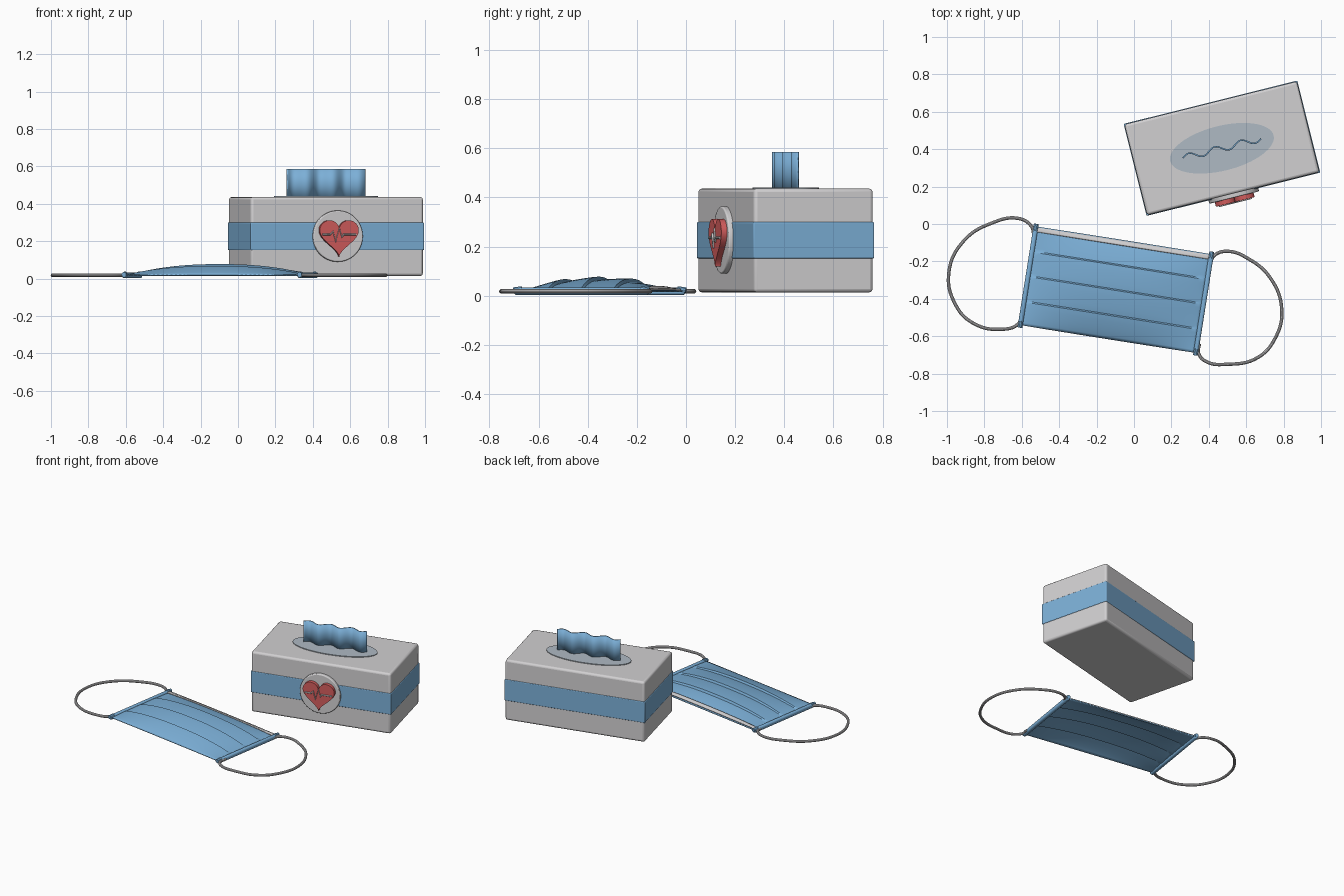
import bpy, bmesh, math
from mathutils import Matrix, Vector

if "Cube" in bpy.data.objects:
    bpy.data.objects.remove(bpy.data.objects["Cube"])


def mat(name, r, g, b):
    m = bpy.data.materials.new(name)
    m.diffuse_color = (r, g, b, 1)
    m.use_nodes = True
    m.node_tree.nodes["Principled BSDF"].inputs["Base Color"].default_value = m.diffuse_color
    return m


WHITE = mat("soft_white", .64, .63, .64)
BLUE = mat("medical_blue", .20, .43, .68)
RED = mat("heart_red", .65, .11, .11)
SLOT = mat("slot_grey_blue", .43, .49, .55)

# placement frames of the two items
BOX = Matrix.Translation((.47, .405, 0)) @ Matrix.Rotation(math.radians(14), 4, 'Z')
MASK = Matrix.Translation((-.097, -.351, 0)) @ Matrix.Rotation(math.radians(-9), 4, 'Z')
# badge plane: x along the front face, y up, z outwards
BADGE = BOX @ Matrix.Translation((0, -.25, 0)) @ Matrix.Rotation(math.pi / 2, 4, 'X')


def finish(ob, m, frame, angle=35):
    ob.data.materials.append(m)
    ob.matrix_world = frame
    bpy.ops.object.select_all(action='DESELECT')
    bpy.context.view_layer.objects.active = ob
    ob.select_set(True)
    if ob.type == 'CURVE':
        bpy.ops.object.convert(target='MESH')
        ob = bpy.context.object
    bpy.ops.object.shade_smooth_by_angle(angle=math.radians(angle))
    return ob


def from_bm(name, bm, m, frame, bevel=0, solid=0):
    bmesh.ops.recalc_face_normals(bm, faces=bm.faces)
    me = bpy.data.meshes.new(name)
    bm.to_mesh(me)
    bm.free()
    ob = bpy.data.objects.new(name, me)
    bpy.context.collection.objects.link(ob)
    if solid:
        s = ob.modifiers.new("thickness", 'SOLIDIFY')
        s.thickness, s.offset = solid, 0
    if bevel:
        b = ob.modifiers.new("bevel", 'BEVEL')
        b.width, b.segments, b.limit_method = bevel, 3, 'ANGLE'
        b.angle_limit = math.radians(40)
    return finish(ob, m, frame)


def block(name, size, centre, m, frame, bevel):
    bm = bmesh.new()
    bmesh.ops.create_cube(bm, size=1, matrix=Matrix.Translation(centre) @ Matrix.Diagonal((*size, 1)))
    return from_bm(name, bm, m, frame, bevel)


def plate(name, pts, z0, z1, m, frame, bevel=0):
    bm = bmesh.new()
    f = bm.faces.new([bm.verts.new((x, y, z0)) for x, y in pts])
    ext = bmesh.ops.extrude_face_region(bm, geom=[f], use_keep_orig=True)
    top = [v for v in ext["geom"] if isinstance(v, bmesh.types.BMVert)]
    bmesh.ops.translate(bm, verts=top, vec=(0, 0, z1 - z0))
    return from_bm(name, bm, m, frame, bevel)


def sheet(name, us, vs, fn, m, frame, solid):
    bm = bmesh.new()
    g = [[bm.verts.new(fn(u, v)) for u in us] for v in vs]
    for j in range(len(vs) - 1):
        for i in range(len(us) - 1):
            bm.faces.new((g[j][i], g[j][i + 1], g[j + 1][i + 1], g[j + 1][i]))
    return from_bm(name, bm, m, frame, solid=solid)


def tube(name, pts, r, m, frame=Matrix(), smooth=True):
    c = bpy.data.curves.new(name, 'CURVE')
    c.dimensions, c.bevel_depth, c.bevel_resolution = '3D', r, 3
    c.use_fill_caps = True
    s = c.splines.new('BEZIER')
    s.bezier_points.add(len(pts) - 1)
    for p, co in zip(s.bezier_points, pts):
        p.co = co
        p.handle_left_type = p.handle_right_type = 'AUTO' if smooth else 'VECTOR'
    s.resolution_u = 8 if smooth else 1
    ob = bpy.data.objects.new(name, c)
    bpy.context.collection.objects.link(ob)
    return finish(ob, m, frame)


def ellipse(a, b, n, cy=0):
    return [(a * math.cos(2 * math.pi * i / n), cy + b * math.sin(2 * math.pi * i / n)) for i in range(n)]


# ---- tissue box ----
block("box_body", (.95, .50, .422), (0, 0, .225), WHITE, BOX, .014)
block("box_stripe", (.957, .507, .148), (0, 0, .226), BLUE, BOX, .005)
plate("top_slot", ellipse(.285, .12, 64), .432, .441, SLOT, BOX)

# mask poking out of the slot
sheet("dispensed_tissue", [-.215 + .43 * i / 60 for i in range(61)], [.43, .51, .585],
      lambda u, z: (u, .017 * math.sin(6 * math.pi * (u + .215) / .43), z), BLUE, BOX, .008)

# ---- heart badge ----
plate("badge_disc", ellipse(.137, .137, 64, .227), -.01, .022, WHITE, BADGE, .006)
heart = []
for i in range(72):
    t = 2 * math.pi * (i + .5) / 72
    heart.append((.0067 * 16 * math.sin(t) ** 3,
                  .232 + .0067 * (13 * math.cos(t) - 5 * math.cos(2 * t) - 2 * math.cos(3 * t) - math.cos(4 * t))))
plate("badge_heart", heart, .018, .046, RED, BADGE, .006)
pulse = [(-.092, .236), (-.05, .236), (-.035, .252), (-.02, .198), (0, .272), (.014, .222), (.024, .236), (.092, .236)]
tube("badge_pulse_line", [(x, y, .047) for x, y in pulse], .005, WHITE, BADGE, False)

# ---- face mask ----
HW, HH = .475, .267
BREAKS = [-HH, -.143, -.006, .127, HH]


def surface(u, v):
    # dome with three pleats whose small steps face the nose edge
    fall = 1 - abs(u / HW) ** 2.3
    z = .018 + .043 * fall * (1 - (v / HH) ** 2) ** .8
    for a, b in zip(BREAKS[:3], BREAKS[1:4]):
        if a + .007 < v <= b + 1e-6:
            z += .014 * fall ** .6 * (v - a - .007) / (b - a - .007)
    return (u, v, z)


rows = []
for a, b in zip(BREAKS, BREAKS[1:]):
    s = a if a == -HH else a + .007
    rows += [s + (b - s) * i / 8 for i in range(9)]
cols = [-HW + 2 * HW * i / 40 for i in range(41)]
sheet("mask_fabric", cols, rows, surface, BLUE, MASK, .006)

# nose strip and side bindings
sheet("nose_strip", cols, [.238, .246, .254, .262],
      lambda u, v: Vector(surface(u, v)) + Vector((0, 0, .006)), WHITE, MASK, .008)
for side, name in ((-1, "left"), (1, "right")):
    block(name + "_binding", (.026, .555, .03), (side * HW, 0, .018), BLUE, MASK, .011)
    for end in (-1, 1):
        tube(f"{name}_loop_weld_{end + 1}", [(side * HW, end * .245, .026), (side * HW, end * .28, .022)],
             .013, BLUE, MASK, False)

# ear loops
left = [(-.535, -.06), (-.55, -.01), (-.62, .03), (-.76, .005), (-.91, -.09), (-.99, -.26),
        (-.955, -.43), (-.86, -.53), (-.71, -.563), (-.62, -.535), (-.60, -.49)]
right = [(.405, -.22), (.43, -.168), (.50, -.146), (.61, -.185), (.73, -.29), (.79, -.46),
         (.755, -.61), (.66, -.715), (.50, -.75), (.385, -.735), (.345, -.69), (.35, -.64)]
tube("left_ear_loop", [(x, y, .018) for x, y in left], .009, WHITE)
tube("right_ear_loop", [(x, y, .018) for x, y in right], .009, WHITE)
